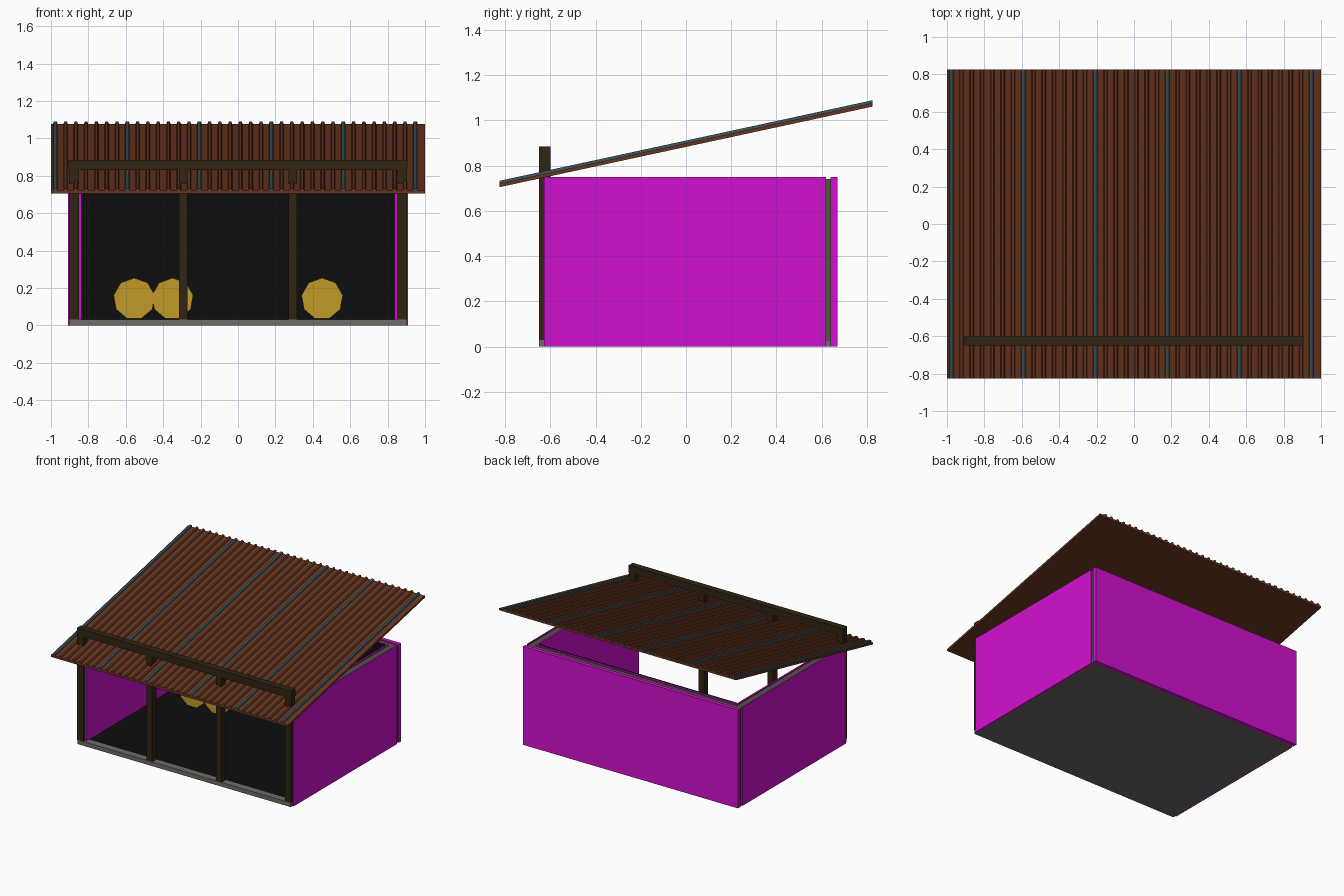
import bpy, bmesh, math
from mathutils import Matrix

if "Cube" in bpy.data.objects:
    bpy.data.objects.remove(bpy.data.objects["Cube"])


def material(name, r, g, b):
    m = bpy.data.materials.new(name)
    m.use_nodes = True
    m.diffuse_color = (r, g, b, 1)
    bsdf = next(n for n in m.node_tree.nodes if n.type == 'BSDF_PRINCIPLED')
    bsdf.inputs["Base Color"].default_value = (r, g, b, 1)
    bsdf.inputs["Roughness"].default_value = 0.9
    return m


MAGENTA = material("magenta panel", 0.65, 0.005, 0.63)
RUST = material("rust brown metal", 0.14, 0.037, 0.015)
SEAM = material("blue grey metal", 0.042, 0.08, 0.09)
WOOD = material("dark wood", 0.03, 0.018, 0.006)
STONE = material("grey concrete", 0.16, 0.148, 0.13)
BLACK = material("black lining", 0.004, 0.004, 0.004)
STUD = material("grey green frame", 0.08, 0.09, 0.06)
STRAW = material("straw yellow", 0.54, 0.32, 0.02)


def finish(name, bm, mat):
    bmesh.ops.recalc_face_normals(bm, faces=bm.faces)
    mesh = bpy.data.meshes.new(name)
    bm.to_mesh(mesh)
    bm.free()
    mesh.materials.append(mat)
    obj = bpy.data.objects.new(name, mesh)
    bpy.context.collection.objects.link(obj)
    return obj


def box(name, mat, xs, ys, zs):
    bm = bmesh.new()
    bmesh.ops.create_cube(bm, size=1)
    for v in bm.verts:
        v.co = [r[0] if c < 0 else r[1] for c, r in zip(v.co, (xs, ys, zs))]
    return finish(name, bm, mat)


# Slab, front sill and floor lining
box("base_slab", STONE, (-0.9, 0.9), (-0.65, 0.64), (0, 0.025))
box("front_sill", STONE, (-0.9, 0.9), (-0.65, -0.6), (0.005, 0.032))
box("floor_lining", BLACK, (-0.85, 0.85), (-0.6, 0.6), (0.02, 0.03))

# Side walls: two skins around a frame
TOP = 0.75
for side, s in (("left", 1), ("right", -1)):
    def span(a, b):
        return tuple(sorted((s * a, s * b)))
    box(side + "_wall_outer_skin", MAGENTA, span(0.9, 0.91), (-0.628, 0.62), (0, TOP))
    box(side + "_wall_inner_skin", MAGENTA, span(0.838, 0.85), (-0.628, 0.59), (0.03, TOP))
    box(side + "_wall_frame", STUD, span(0.85, 0.9), (-0.6, 0.638), (0.025, TOP - 0.008))

# Back wall
box("back_wall_outer_skin", MAGENTA, (-0.908, 0.908), (0.64, 0.67), (0, TOP))
box("back_wall_frame", STUD, (-0.85, 0.85), (0.6, 0.64), (0.025, TOP - 0.008))
box("back_wall_inner_skin", MAGENTA, (-0.85, 0.85), (0.59, 0.6), (0.03, TOP))
box("back_wall_lining", BLACK, (-0.838, 0.838), (0.575, 0.59), (0.03, TOP))

# Front posts and the beam above the roof
for i, x in enumerate((-0.877, -0.293, 0.293, 0.877)):
    w = 0.026 if abs(x) > 0.5 else 0.023
    box(f"front_post_{i + 1}", WOOD, (x - w, x + w), (-0.65, -0.6), (0.03, 0.84))
box("front_beam", WOOD, (-0.905, 0.905), (-0.65, -0.6), (0.83, 0.885))

# Sloping roof sheet with ribs; every seventh rib is a seam
SLOPE, EAVE, SHEET, RIB = 0.216, 0.825, 0.016, 0.012


def roof_height(y):
    return 0.883 + SLOPE * y


def roof_strip(name, mat, section):
    bm = bmesh.new()
    ends = [[bm.verts.new((x, y, roof_height(y) + z)) for x, z in section]
            for y in (-EAVE, EAVE)]
    n = len(section)
    for end in ends:
        bm.faces.new(end)
    for i in range(n):
        j = (i + 1) % n
        bm.faces.new((ends[0][i], ends[0][j], ends[1][j], ends[1][i]))
    return finish(name, bm, mat)


roof_strip("roof_sheet", RUST, [(-1, 0), (1, 0), (1, SHEET), (-1, SHEET)])
for i in range(36):
    x = -0.977 + 0.055 * i
    seam = i % 7 == 0
    low, high = (0.013, 0.009) if seam else (0.012, 0.007)
    roof_strip(f"roof_seam_{i // 7}" if seam else f"roof_rib_{i}", SEAM if seam else RUST,
               [(x - low, SHEET - 0.002), (x + low, SHEET - 0.002),
                (x + high, SHEET + RIB), (x - high, SHEET + RIB)])

# Round straw bales lying front to back
for i, x in enumerate((-0.555, -0.35, 0.45)):
    bm = bmesh.new()
    bmesh.ops.create_cone(bm, cap_ends=True, segments=9, radius1=0.112, radius2=0.112, depth=0.3)
    top = max(bm.verts, key=lambda v: v.co.y)
    turn = math.pi / 2 - math.atan2(top.co.y, top.co.x)
    bm.transform(Matrix.Translation((x, 0.39, 0.142)) @ Matrix.Rotation(math.pi / 2, 4, 'X')
                 @ Matrix.Rotation(turn, 4, 'Z'))
    finish(f"straw_bale_{i + 1}", bm, STRAW)
